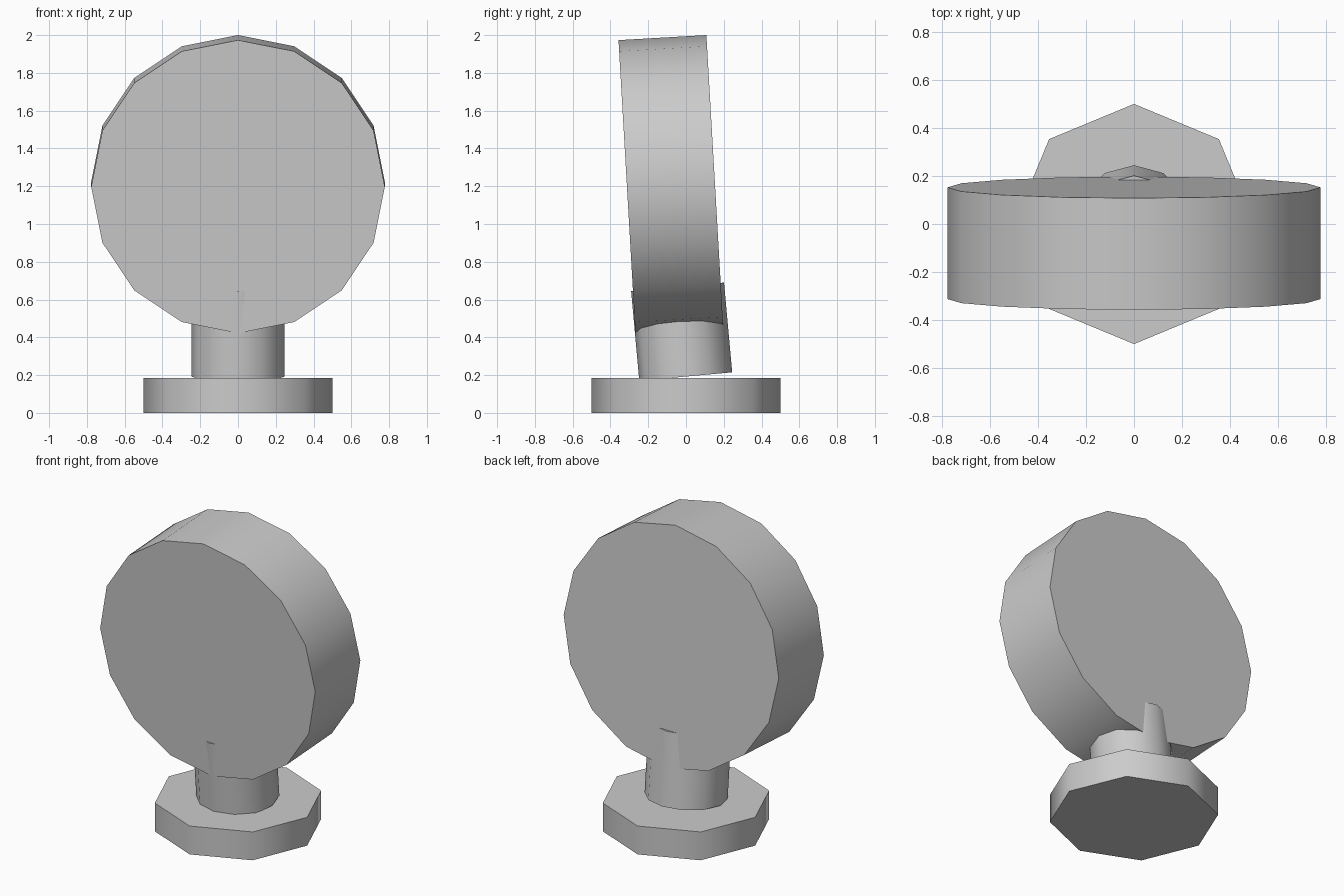
import bpy
from math import radians, pi

cube = bpy.data.objects.get("Cube")
if cube:
    bpy.data.objects.remove(cube, do_unlink=True)

grey = bpy.data.materials.new("plain_grey")
grey.use_nodes = True
colour = (0.6, 0.6, 0.6, 1)
grey.diffuse_color = colour
grey.node_tree.nodes["Principled BSDF"].inputs["Base Color"].default_value = colour


def cylinder(name, sides, radius, depth, centre, tilt):
    """Smooth-sided cylinder with flat caps, tilted about x (degrees)."""
    bpy.ops.mesh.primitive_cylinder_add(
        vertices=sides, radius=radius, depth=depth,
        location=centre, rotation=(radians(tilt), 0, 0))
    obj = bpy.context.object
    obj.name = name
    obj.data.materials.append(grey)
    bpy.ops.object.shade_smooth_by_angle(angle=pi / 3)
    return obj


# Octagonal foot
cylinder("base", 8, 0.5, 0.185, (0, 0, 0.0925), 0)
# Short neck leaning forward, poking through both faces of the disc
cylinder("neck", 12, 0.247, 0.477, (0, -0.023, 0.43), 5.2)
# Large upright disc
cylinder("disc", 16, 0.777, 0.466, (0, -0.08, 1.211), 90 + 3.3)
